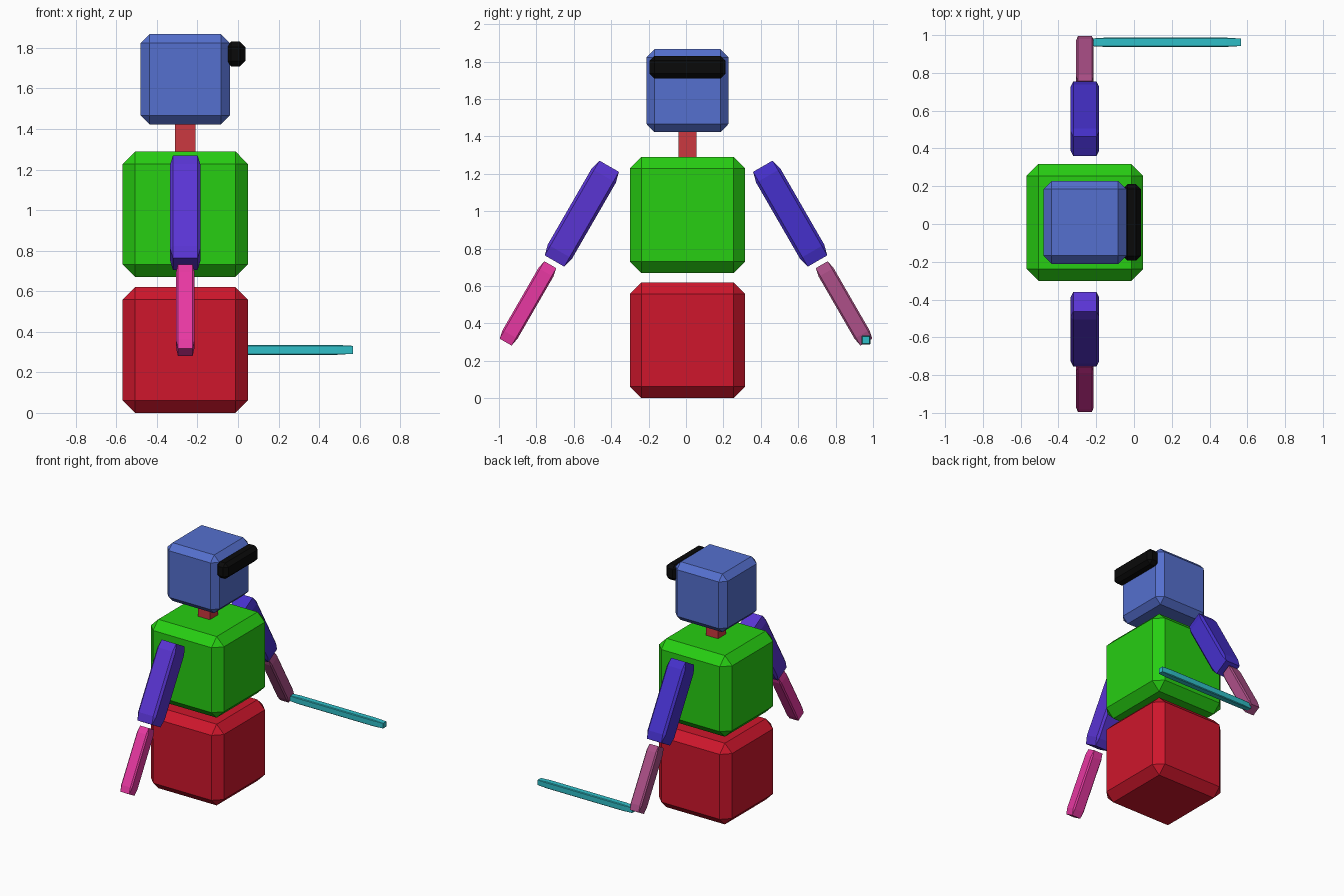
import bpy
import bmesh
from math import radians

if "Cube" in bpy.data.objects:
    bpy.data.objects.remove(bpy.data.objects["Cube"])

CX, CY = -0.26, 0.008


def material(name, color):
    mat = bpy.data.materials.new(name)
    mat.diffuse_color = (*color, 1)
    mat.use_nodes = True
    mat.node_tree.nodes["Principled BSDF"].inputs["Base Color"].default_value = mat.diffuse_color
    return mat


def block(name, loc, size, color, bevel=0.1, tilt=0, uniform=False):
    """Chamfered box; the chamfer stretches with the box unless uniform."""
    bm = bmesh.new()
    bmesh.ops.create_cube(bm, size=1)
    if uniform:
        bmesh.ops.scale(bm, vec=size, verts=bm.verts)
    if bevel:
        bmesh.ops.bevel(bm, geom=bm.edges[:], offset=bevel, segments=1,
                        profile=0.5, affect='EDGES')
    if not uniform:
        bmesh.ops.scale(bm, vec=size, verts=bm.verts)
    mesh = bpy.data.meshes.new(name)
    bm.to_mesh(mesh)
    bm.free()
    mesh.materials.append(material(name + "_color", color))
    obj = bpy.data.objects.new(name, mesh)
    obj.location = loc
    obj.rotation_euler.x = radians(tilt)
    bpy.context.collection.objects.link(obj)
    return obj


# Body stack
block("base", (CX, CY, 0.31), (0.617, 0.617, 0.62), (0.62, 0.008, 0.025))
block("torso", (CX, CY, 0.98), (0.617, 0.617, 0.62), (0.02, 0.62, 0.006))
block("neck", (CX, CY, 1.355), (0.10, 0.097, 0.22), (0.60, 0.04, 0.05), bevel=0)
block("head", (CX, CY, 1.645), (0.44, 0.44, 0.445), (0.09, 0.16, 0.62))

# Visor on the +x face of the head
block("visor", (-0.012, CY, 1.77), (0.096, 0.405, 0.122), (0.003, 0.003, 0.003),
      bevel=0.026, uniform=True)

# Arms, mirrored across y
arm_colors = {
    "left": (-1, (0.10, 0.035, 0.65), (0.80, 0.04, 0.36)),
    "right": (1, (0.06, 0.03, 0.60), (0.42, 0.08, 0.25)),
}
for side, (s, upper, lower) in arm_colors.items():
    block(side + "_upper_arm", (CX, s * 0.557, 0.987), (0.152, 0.15, 0.585),
          upper, tilt=30 * s)
    block(side + "_forearm", (CX, s * 0.845, 0.507), (0.092, 0.092, 0.478),
          lower, tilt=30 * s)

# Rod held in one hand
block("rod", (0.167, 0.962, 0.311), (0.80, 0.049, 0.049), (0.03, 0.52, 0.58))
